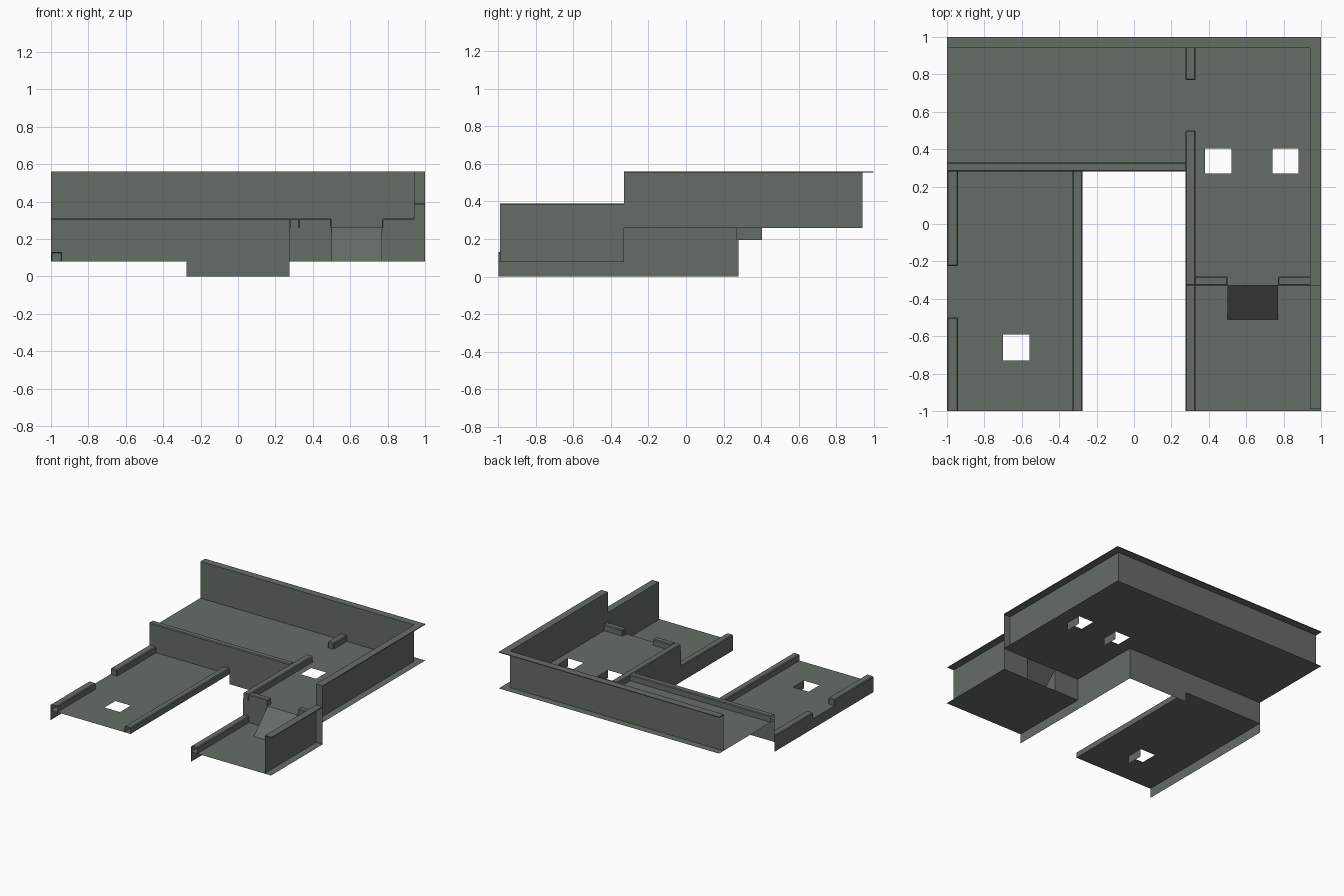
import bpy, bmesh

if "Cube" in bpy.data.objects:
    bpy.data.objects.remove(bpy.data.objects["Cube"])

mat = bpy.data.materials.new("grey_green_plaster")
mat.diffuse_color = (0.13, 0.152, 0.13, 1)
mat.use_nodes = True
mat.node_tree.nodes["Principled BSDF"].inputs["Base Color"].default_value = mat.diffuse_color


def finish(name, bm):
    me = bpy.data.meshes.new(name)
    bm.to_mesh(me)
    bm.free()
    me.materials.append(mat)
    ob = bpy.data.objects.new(name, me)
    bpy.context.collection.objects.link(ob)
    return ob


def face(bm, *pts):
    bm.faces.new([bm.verts.new(p) for p in pts])


def box(name, x, y, z, omit="", bevel=0):
    """Box with faces left out by letter: l r f b d u. A zero-depth range gives one sheet."""
    (x0, x1), (y0, y1), (z0, z1) = x, y, z
    sides = {
        "l": ((x0, y0, z0), (x0, y0, z1), (x0, y1, z1), (x0, y1, z0)),
        "r": ((x1, y0, z0), (x1, y1, z0), (x1, y1, z1), (x1, y0, z1)),
        "f": ((x0, y0, z0), (x1, y0, z0), (x1, y0, z1), (x0, y0, z1)),
        "b": ((x0, y1, z0), (x0, y1, z1), (x1, y1, z1), (x1, y1, z0)),
        "d": ((x0, y0, z0), (x0, y1, z0), (x1, y1, z0), (x1, y0, z0)),
        "u": ((x0, y0, z1), (x1, y0, z1), (x1, y1, z1), (x0, y1, z1))}
    keep = "l" if x0 == x1 else "f" if y0 == y1 else "u" if z0 == z1 else "lrfbdu"
    bm = bmesh.new()
    for k in keep:
        if k not in omit:
            face(bm, *sides[k])
    bmesh.ops.remove_doubles(bm, verts=bm.verts, dist=1e-5)
    ob = finish(name, bm)
    if bevel:
        mod = ob.modifiers.new("soft_edge", "BEVEL")
        mod.width, mod.segments = bevel, 1
    return ob


def floor(name, xs, ys, z, gaps):
    """Flat floor made of grid cells, leaving out rectangular gaps."""
    bm = bmesh.new()
    for xa, xb in zip(xs, xs[1:]):
        for ya, yb in zip(ys, ys[1:]):
            cx, cy = (xa + xb) / 2, (ya + yb) / 2
            if not any(g[0] < cx < g[1] and g[2] < cy < g[3] for g in gaps):
                face(bm, (xa, ya, z), (xb, ya, z), (xb, yb, z), (xa, yb, z))
    bmesh.ops.remove_doubles(bm, verts=bm.verts, dist=1e-5)
    finish(name, bm)


LOW, HIGH, CURB = 0.08, 0.26, 0.05
IN, OUT = 0.275, 0.33          # courtyard edge and inner side of its curb
STEP = -0.33                   # where the right wing drops
holes_up = [(0.38, 0.52, 0.27, 0.405), (0.74, 0.88, 0.27, 0.405)]
hole_low = (-0.70, -0.56, -0.73, -0.59)

# Floors
floor("upper_floor", [-1, IN, 0.38, 0.52, 0.74, 0.88, 1],
      [STEP, 0.27, IN + 0.005, 0.405, 1], HIGH,
      holes_up + [(-1, IN, STEP, IN + 0.005)])
floor("left_wing_floor", [-1, -0.70, -0.56, -IN], [-1, -0.73, -0.59, 0.28], LOW, [hole_low])
floor("right_wing_floor", [IN, 1], [-1, STEP], LOW, [])

# Flaps hanging at one side of each floor hole
for h, z in [(holes_up[0], HIGH), (holes_up[1], HIGH), (hole_low, LOW)]:
    box("hole_flap", (h[1], h[1]), h[2:], (z - 0.065, z))

# Tall outer walls with overhanging thin caps
T = 0.006
box("back_wall", (-1, 0.94), (0.94, 0.94), (HIGH, 0.56))
box("right_wall_upper", (0.94, 0.94), (STEP, 0.94), (HIGH, 0.56))
box("right_wall_lower", (0.94, 0.94), (-0.99, STEP), (LOW, 0.39))
box("right_wall_end", (0.94, 1), (STEP, STEP), (HIGH, 0.56))
box("back_wall_cap", (-1, 1), (0.94, 1), (0.56 - T, 0.56))
box("right_wall_cap", (0.94, 1), (STEP, 0.94), (0.56 - T, 0.56), "b")
box("lower_wall_cap", (0.94, 1), (-0.99, STEP), (0.39 - T, 0.39))

# Faces below the floors
box("courtyard_back_face", (-IN, IN), (0.28, 0.28), (0, HIGH))
box("left_wing_riser", (-1, -IN), (0.28, 0.28), (LOW, HIGH))
box("courtyard_right_face", (IN, IN), (STEP, 0.28), (0, HIGH))
box("right_wing_skirt", (IN, IN), (-1, STEP), (0, LOW))
box("left_wing_skirt", (-1, -1), (-1, 0.28), (0, LOW))
for x in [(IN, 0.5), (0.77, 1)]:
    box("right_wing_riser", x, (STEP, STEP), (LOW, HIGH))

# Ramp joining the two levels of the right wing
bm = bmesh.new()
a, b, foot = 0.5, 0.77, -0.51
face(bm, (a, foot, LOW), (b, foot, LOW), (b, STEP, HIGH), (a, STEP, HIGH))
face(bm, (a, foot, LOW), (a, STEP, HIGH), (a, STEP, LOW))
face(bm, (b, foot, LOW), (b, STEP, LOW), (b, STEP, HIGH))
bmesh.ops.remove_doubles(bm, verts=bm.verts, dist=1e-5)
finish("ramp", bm)

# Low curbs, open underneath and at the cut front ends
curbs = [
    ("upper_front_curb", (-1, IN), (0.28, OUT), HIGH, "dlr"),
    ("upper_side_curb", (IN, OUT), (STEP, 0.5), HIGH, "d"),
    ("upper_rear_curb", (IN, OUT), (0.77, 0.94), HIGH, "db"),
    ("step_curb_left", (OUT, 0.5), (STEP, -0.28), HIGH, "dl"),
    ("step_curb_right", (0.77, 0.94), (STEP, -0.28), HIGH, "dr"),
    ("left_outer_curb_front", (-1, -0.94), (-1, -0.5), LOW, "df"),
    ("left_outer_curb_rear", (-1, -0.94), (-0.225, 0.28), LOW, "db"),
    ("left_inner_curb", (-OUT, -IN), (-1, 0.28), LOW, "dfb"),
    ("right_inner_curb", (IN, OUT), (-1, STEP), LOW, "dfb"),
]
for name, x, y, z, omit in curbs:
    box(name, x, y, (z, z + CURB), omit, bevel=0.006)
